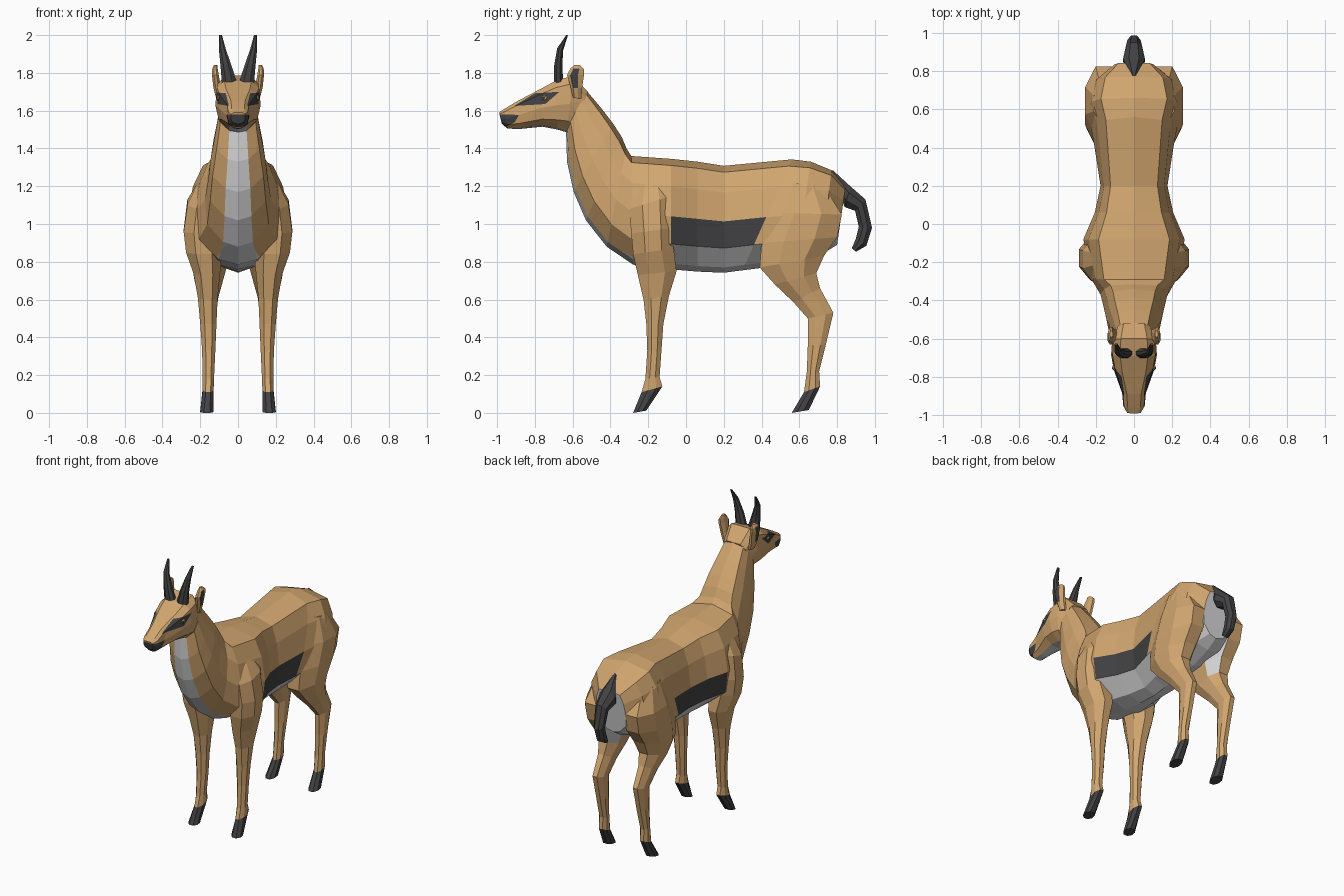
import bpy, bmesh
from mathutils import Vector


def material(name, rgb):
    m = bpy.data.materials.new(name)
    m.diffuse_color = (*rgb, 1)
    return m


MATS = [material("tan_coat", (0.64, 0.38, 0.16)),
        material("dark_grey", (0.055, 0.055, 0.058)),
        material("white_fur", (0.68, 0.68, 0.68)),
        material("eye_amber", (0.50, 0.36, 0.12))]
TAN, DARK, WHITE, AMBER = range(4)

# Half cross-sections: (fraction from first to second edge point, width factor)
BODY = [(0, 0), (.06, .7), (.25, .9), (.52, 1), (.77, .93), (.95, .45), (1, 0)]
HEAD = [(0, .6), (.14, .93), (.5, 1), (.8, .85), (.97, .4), (1, 0)]
LIMB = [(0, .45), (.3, 1), (.7, 1), (1, .45)]


def finish(bm, name, mirror):
    me = bpy.data.meshes.new(name)
    bm.to_mesh(me)
    bm.free()
    for m in MATS:
        me.materials.append(m)
    ob = bpy.data.objects.new(name, me)
    bpy.context.collection.objects.link(ob)
    if mirror:
        mod = ob.modifiers.new("mirror", 'MIRROR')
        mod.use_mirror_merge = False
    return ob


def paint_patch(bm, outline, index):
    """Cut a convex clockwise (y, z) outline through the sides and colour it."""
    planes = []
    for (ay, az), (by, bz) in zip(outline, outline[1:] + outline[:1]):
        co, no = Vector((0, ay, az)), Vector((0, az - bz, by - ay))
        planes.append((co, no))
        bmesh.ops.bisect_plane(bm, geom=bm.verts[:] + bm.edges[:] + bm.faces[:],
                               plane_co=co, plane_no=no, dist=1e-5)
    for f in bm.faces:
        c = f.calc_center_median()
        if all((c - co).dot(no) < 0 for co, no in planes):
            f.material_index = index


def loft(name, rings, profile, colour, mirror=False, cap=None, patches=()):
    """Rings are (y1, z1, y2, z2, x centre, half width);
    colour(segment, t, side) picks the material of each face."""
    loop = profile + [(t, -w) for t, w in reversed(profile) if w > 0]
    n = len(loop)
    bm = bmesh.new()
    rows = []
    for y1, z1, y2, z2, cx, hw in rings:
        rows.append([bm.verts.new((cx + w * hw, y1 + (y2 - y1) * t, z1 + (z2 - z1) * t))
                     for t, w in loop])
    for i in range(len(rows) - 1):
        for j in range(n):
            k = (j + 1) % n
            f = bm.faces.new((rows[i][j], rows[i][k], rows[i + 1][k], rows[i + 1][j]))
            f.material_index = colour(i, (loop[j][0] + loop[k][0]) / 2, loop[j][1] + loop[k][1])
    first, last = bm.faces.new(rows[0]), bm.faces.new(rows[-1])
    first.material_index = colour(0, .5, 0) if cap is None else cap
    last.material_index = colour(len(rows) - 2, .5, 0)
    bmesh.ops.recalc_face_normals(bm, faces=bm.faces)
    for outline, index in patches:
        paint_patch(bm, outline, index)
    return finish(bm, name, mirror)


# Torso and neck, from rump to throat
def torso_colour(i, t, side):
    if t > .9 or (i == 0 and t > .6):
        return WHITE
    if 3 <= i <= 5:
        if t > .8:
            return WHITE
        if t > .6:
            return DARK
    if i < 3 and t > .8:
        return WHITE
    return TAN


loft("torso_and_neck", [
    (.845, 1.20, .80, .89, 0, .115),
    (.77, 1.285, .72, .84, 0, .215),
    (.66, 1.33, .58, .79, 0, .247),
    (.56, 1.342, .30, .755, 0, .21),
    (.20, 1.308, .20, .742, 0, .175),
    (.06, 1.33, .06, .748, 0, .205),
    (-.08, 1.345, -.08, .76, 0, .265),
    (-.29, 1.36, -.28, .785, 0, .225),
    (-.315, 1.40, -.42, .88, 0, .175),
    (-.34, 1.46, -.53, 1.02, 0, .158),
    (-.385, 1.53, -.595, 1.17, 0, .145),
    (-.45, 1.615, -.63, 1.33, 0, .122),
    (-.53, 1.71, -.635, 1.49, 0, .10)], BODY, torso_colour, cap=WHITE,
    patches=[([(-.60, .99), (-.28, .825), (-.28, .70), (-.60, .70)], WHITE)])

# Head with eye stripes, dark nose and white chin
loft("head", [
    (-.99, 1.59, -.975, 1.53, 0, .038),
    (-.96, 1.61, -.945, 1.505, 0, .056),
    (-.89, 1.652, -.88, 1.503, 0, .062),
    (-.77, 1.715, -.76, 1.515, 0, .105),
    (-.69, 1.758, -.68, 1.50, 0, .12),
    (-.60, 1.785, -.63, 1.485, 0, .115),
    (-.52, 1.70, -.60, 1.475, 0, .09)], HEAD,
    lambda i, t, side: WHITE if t > .95 and i > 0 else TAN,
    patches=[([(-.91, 1.625), (-.80, 1.692), (-.67, 1.70), (-.745, 1.635)], DARK),
             ([(-1.0, 1.58), (-.885, 1.578), (-.905, 1.54), (-.96, 1.512), (-1.0, 1.512)], DARK)])

# Legs; the last segment is the hoof
loft("front_legs", [
    (-.25, 1.26, -.12, 1.26, .15, .04),
    (-.30, 1.08, -.07, 1.15, .18, .088),
    (-.29, .95, -.065, .98, .188, .1),
    (-.28, .84, -.065, .87, .18, .095),
    (-.255, .73, -.05, .75, .165, .07),
    (-.225, .60, -.09, .62, .16, .052),
    (-.21, .47, -.12, .47, .157, .043),
    (-.205, .33, -.13, .33, .155, .035),
    (-.215, .18, -.14, .19, .157, .03),
    (-.235, .11, -.125, .14, .158, .029),
    (-.28, 0, -.21, .012, .165, .035)], LIMB,
    lambda i, t, side: DARK if i == 9 else TAN, mirror=True, cap=TAN)

loft("rear_legs", [
    (.53, 1.22, .73, 1.20, .15, .06),
    (.465, 1.06, .825, 1.05, .155, .10),
    (.40, .90, .80, .93, .15, .106),
    (.39, .77, .73, .83, .15, .095),
    (.47, .68, .69, .74, .155, .075),
    (.57, .585, .71, .66, .155, .05),
    (.645, .50, .78, .53, .155, .037),
    (.645, .36, .74, .36, .155, .033),
    (.64, .22, .705, .22, .157, .03),
    (.625, .11, .71, .14, .158, .029),
    (.56, 0, .65, .015, .165, .035)], LIMB,
    lambda i, t, side: DARK if i == 9 else
    WHITE if i in (1, 2, 3) and side < .0 and t > .7 else TAN, mirror=True, cap=TAN)

# Tail
loft("tail", [
    (.775, 1.287, .79, 1.22, 0, .012),
    (.87, 1.20, .84, 1.09, 0, .058),
    (.95, 1.13, .895, 1.07, 0, .042),
    (.985, .98, .915, .985, 0, .034),
    (.955, .885, .90, .925, 0, .03),
    (.90, .853, .878, .872, 0, .022)], LIMB, lambda i, t, side: DARK)

# Horns and ears
loft("horns", [
    (-.70, 1.74, -.65, 1.75, .045, .04),
    (-.698, 1.84, -.655, 1.84, .064, .029),
    (-.682, 1.93, -.65, 1.92, .083, .018),
    (-.635, 2.0, -.625, 2.0, .093, .008)], LIMB,
    lambda i, t, side: DARK, mirror=True)

loft("ears", [
    (-.60, 1.67, -.555, 1.66, .095, .02),
    (-.61, 1.72, -.55, 1.72, .11, .02),
    (-.63, 1.79, -.54, 1.79, .12, .018),
    (-.61, 1.825, -.54, 1.82, .122, .014),
    (-.59, 1.843, -.56, 1.84, .118, .008)],
    [(0, .4), (.2, 1), (.65, 1), (1, .4)],
    lambda i, t, side: DARK if side > 0 and .3 < t < .6 and 1 <= i <= 2 else TAN, mirror=True)


# Eyes: small flattened balls with a dark pupil
def eye(name, centre, radius, index):
    bm = bmesh.new()
    bmesh.ops.create_icosphere(bm, subdivisions=1, radius=radius)
    bmesh.ops.scale(bm, vec=(.5, 1, .8), verts=bm.verts)
    bmesh.ops.translate(bm, vec=Vector(centre), verts=bm.verts)
    for f in bm.faces:
        f.material_index = index
    finish(bm, name, True)


eye("eyes", (.105, -.75, 1.668), .018, AMBER)
eye("pupils", (.110, -.753, 1.668), .010, DARK)
